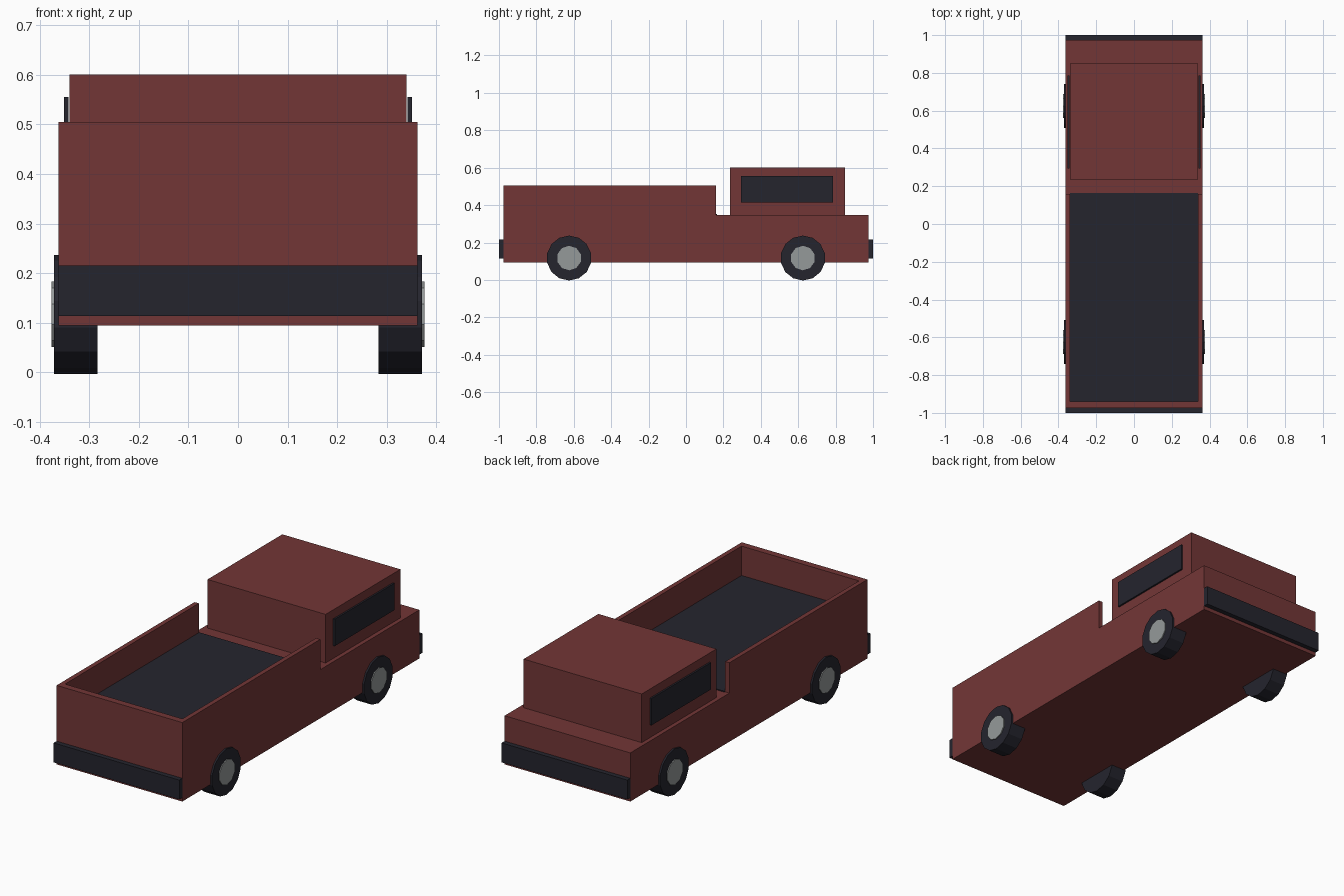
import bpy
import math

cube = bpy.data.objects.get("Cube")
if cube:
    bpy.data.objects.remove(cube, do_unlink=True)


def make_material(name, rgb):
    mat = bpy.data.materials.new(name)
    mat.use_nodes = True
    color = (*rgb, 1.0)
    mat.diffuse_color = color
    mat.node_tree.nodes["Principled BSDF"].inputs["Base Color"].default_value = color
    return mat


RED = make_material("dull red paint", (0.171, 0.037, 0.037))
DARK = make_material("dark trim", (0.018, 0.018, 0.027))
GREY = make_material("hub grey", (0.30, 0.32, 0.32))


def box(name, x, y, z, mat):
    """Box spanning the (low, high) range on each axis."""
    spans = (x, y, z)
    bpy.ops.mesh.primitive_cube_add(size=1, location=[(a + b) / 2 for a, b in spans])
    obj = bpy.context.object
    obj.name = name
    obj.scale = [b - a for a, b in spans]
    bpy.ops.object.transform_apply(location=False, rotation=False, scale=True)
    obj.data.materials.append(mat)


def disc(name, sides, apothem, x, y, z, mat):
    """Flat-bottomed polygonal cylinder lying along the x axis."""
    bpy.ops.mesh.primitive_cylinder_add(
        vertices=sides, radius=apothem / math.cos(math.pi / sides), depth=abs(x[1] - x[0]))
    obj = bpy.context.object
    obj.name = name
    # Turn the axis to x with a flat side facing down
    obj.rotation_euler = (0, math.pi / 2, 0)
    bpy.ops.object.transform_apply(location=False, rotation=True, scale=False)
    obj.rotation_euler = (math.pi / sides, 0, 0)
    obj.location = ((x[0] + x[1]) / 2, y, z)
    obj.data.materials.append(mat)


HALF = 0.362       # half width of the body
INNER = 0.338      # inside of the cargo bed
DECK = 0.347       # top of the lower body
RAIL = 0.505       # top of the bed walls
TAIL = -0.975
WHEEL_R = 0.117

# Body, cab and cargo bed
box("lower_body", (-HALF, HALF), (TAIL, -TAIL), (0.094, DECK), RED)
box("cab", (-0.34, 0.34), (0.235, 0.85), (DECK, 0.6), RED)
box("bed_floor", (-INNER, INNER), (-0.94, 0.165), (DECK, DECK + 0.005), DARK)
box("tailgate", (-HALF, HALF), (TAIL, -0.94), (DECK, RAIL), RED)

# Bumpers at both ends
box("cargo_end_bumper", (-HALF, HALF), (-1, TAIL), (0.114, 0.215), DARK)
box("cab_end_bumper", (-HALF, HALF), (-TAIL, 1), (0.114, 0.215), DARK)

# Parts on each side
for side, s in (("left", 1), ("right", -1)):
    def across(a, b):
        return tuple(sorted((s * a, s * b)))

    box(f"{side}_bed_wall", across(INNER, HALF), (-0.94, 0.16), (DECK, RAIL), RED)
    box(f"{side}_window", across(0.342, 0.351), (0.295, 0.785), (0.415, 0.555), DARK)
    for end, y in (("cargo", -0.625), ("cab", 0.625)):
        disc(f"{side}_{end}_tyre", 14, WHEEL_R, across(0.283, 0.371), y, WHEEL_R, DARK)
        disc(f"{side}_{end}_hub", 10, 0.0625, across(0.36, 0.376), y, WHEEL_R, GREY)
